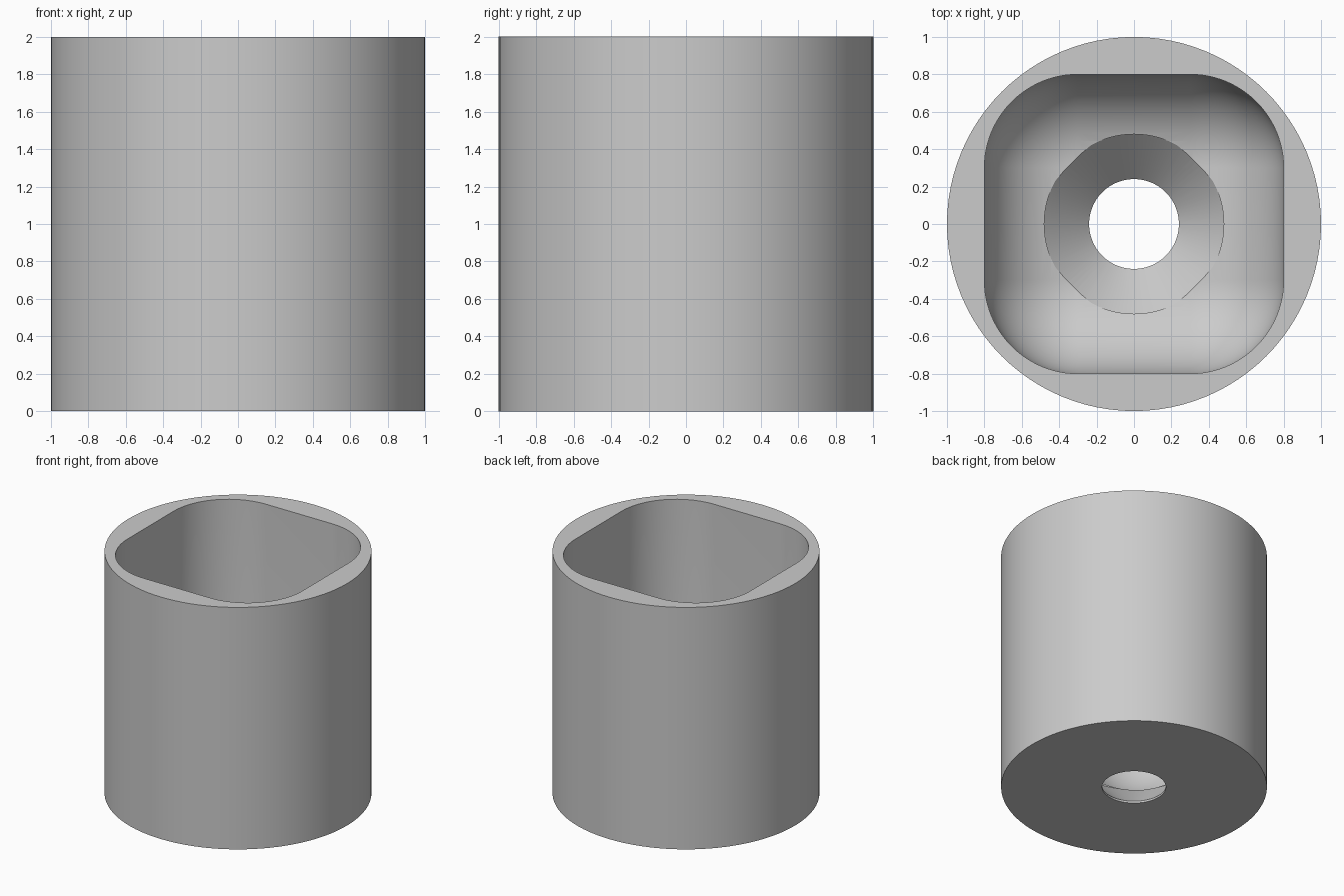
import bpy, bmesh
from math import sin, cos, pi, radians

cube = bpy.data.objects.get("Cube")
if cube:
    bpy.data.objects.remove(cube, do_unlink=True)

SEGS = 96

grey = bpy.data.materials.new("plain grey")
grey.use_nodes = True
colour = (0.6, 0.6, 0.6, 1)
grey.diffuse_color = colour
grey.node_tree.nodes["Principled BSDF"].inputs["Base Color"].default_value = colour


def loft(name, rings):
    """Closed solid through (half flat, corner radius, height) rings, bottom to top."""
    bm = bmesh.new()
    loops = []
    quarter = SEGS // 4
    for flat, radius, z in rings:
        loop = []
        for corner, (sx, sy) in enumerate([(1, 1), (-1, 1), (-1, -1), (1, -1)]):
            # round solids share the point between neighbouring quarters
            count = quarter + 1 if rings[0][0] else quarter
            for i in range(count):
                a = (corner + i / quarter) * pi / 2
                loop.append(bm.verts.new((sx * flat + radius * cos(a),
                                          sy * flat + radius * sin(a), z)))
        loops.append(loop)
    for low, high in zip(loops, loops[1:]):
        n = len(low)
        for i in range(n):
            j = (i + 1) % n
            bm.faces.new((low[i], low[j], high[j], high[i]))
    bm.faces.new(loops[0][::-1])
    bm.faces.new(loops[-1])
    bmesh.ops.remove_doubles(bm, verts=bm.verts, dist=1e-5)
    bmesh.ops.recalc_face_normals(bm, faces=bm.faces)
    mesh = bpy.data.meshes.new(name)
    bm.to_mesh(mesh)
    bm.free()
    mesh.materials.append(grey)
    obj = bpy.data.objects.new(name, mesh)
    bpy.context.collection.objects.link(obj)
    return obj


# Outer cylinder
body = loft("cup_body", [(0, 1, 0), (0, 1, 2)])

# Rounded square pocket with a rounded floor
FLOOR, FLAT, ROUND, STEPS = 0.24, 0.3, 0.5, 16
rings = []
for k in range(STEPS + 1):
    t = pi / 2 * k / STEPS
    rings.append((FLAT, ROUND * sin(t), FLOOR + ROUND * (1 - cos(t))))
rings.append((FLAT, ROUND, 2.2))
pocket = loft("pocket_cutter", rings)

# Countersunk screw hole through the floor
hole = loft("screw_hole_cutter", [(0, 0.24, -0.2), (0, 0.24, 0.016),
                                  (0, 0.48, 0.256), (0, 0.48, 0.9)])

bpy.context.view_layer.objects.active = body
body.select_set(True)
for cutter in (pocket, hole):
    cut = body.modifiers.new(cutter.name, "BOOLEAN")
    cut.operation = "DIFFERENCE"
    cut.solver = "EXACT"
    cut.object = cutter
    bpy.ops.object.modifier_apply(modifier=cut.name)
    bpy.data.objects.remove(cutter, do_unlink=True)

bpy.ops.object.shade_smooth_by_angle(angle=radians(25))
